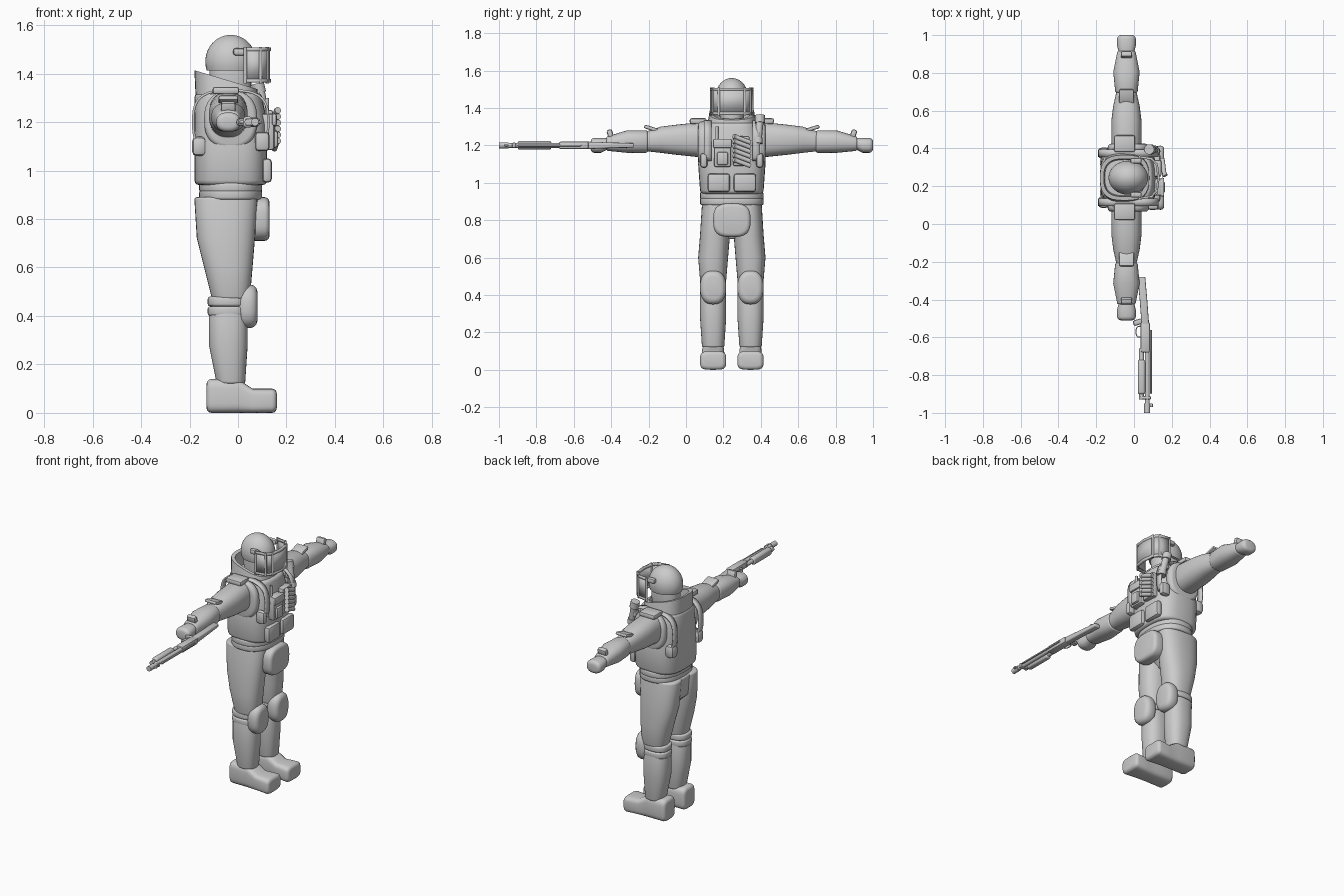
import bpy, bmesh, math
from mathutils import Matrix, Vector

cube = bpy.data.objects.get("Cube")
if cube:
    bpy.data.objects.remove(cube, do_unlink=True)

grey = bpy.data.materials.new("light grey")
grey.use_nodes = True
colour = (.6, .6, .6, 1)
grey.diffuse_color = colour
grey.node_tree.nodes["Principled BSDF"].inputs["Base Color"].default_value = colour

centre = .245  # the figure's symmetry plane along y


def part(name, bm, mirror=False, solid=0):
    """Turn a bmesh into a shaded object, optionally mirrored across the body."""
    bmesh.ops.recalc_face_normals(bm, faces=bm.faces)
    mesh = bpy.data.meshes.new(name)
    bm.to_mesh(mesh)
    bm.free()
    mesh.materials.append(grey)
    mesh.shade_smooth()
    mesh.set_sharp_from_angle(angle=math.radians(40))
    obj = bpy.data.objects.new(name, mesh)
    obj.location.y = centre
    bpy.context.scene.collection.objects.link(obj)
    if solid:
        modifier = obj.modifiers.new("thickness", 'SOLIDIFY')
        modifier.thickness = solid
        modifier.offset = 0
    if mirror:
        modifier = obj.modifiers.new("mirror", 'MIRROR')
        modifier.use_axis = (False, True, False)
        modifier.use_mirror_merge = False


def oval(angle, power):
    """Point on a unit oval that grows squarer with power."""
    return [math.copysign(abs(w) ** (2 / power), w) for w in (math.cos(angle), math.sin(angle))]


def rounded_end(ring, inward, depth):
    """Quarter-round edge rings that replace an end ring, outermost first."""
    t, u, v, ru, rv = ring
    rings = []
    for step in range(4):
        angle = math.pi / 2 * step / 3
        shrink = depth * (1 - math.sin(angle))
        rings.append((t + inward * depth * (1 - math.cos(angle)), u, v, ru - shrink, rv - shrink))
    return rings


def loft(name, axis, rings, mirror=False, power=2.4, edge=.01, sides=32):
    """Skin rings (position, centre u, centre v, radius u, radius v[, tilt])."""
    if edge:
        bottom = rounded_end(rings[0], 1, edge)
        top = rounded_end(rings[-1], -1, edge)
        rings = bottom + rings[1:-1] + top[::-1]
    bm = bmesh.new()
    loops = []
    for t, u, v, ru, rv, *tilt in rings:
        loop = []
        for i in range(sides):
            c, s = oval(math.tau * i / sides, power)
            a, b = u + ru * c, v + rv * s
            w = t + sum(tilt) * a
            loop.append(bm.verts.new({'x': (w, a, b), 'y': (a, w, b), 'z': (a, b, w)}[axis]))
        loops.append(loop)
    for low, high in zip(loops, loops[1:]):
        for i in range(sides):
            j = (i + 1) % sides
            bm.faces.new((low[i], low[j], high[j], high[i]))
    bm.faces.new(loops[0])
    bm.faces.new(loops[-1])
    part(name, bm, mirror)


def box(name, middle, size, mirror=False, bevel=.01, turn=0, axis='X'):
    """Bevelled block, turned about its own middle."""
    bm = bmesh.new()
    bmesh.ops.create_cube(bm, size=1)
    bmesh.ops.scale(bm, vec=size, verts=bm.verts)
    bmesh.ops.bevel(bm, geom=bm.edges[:], offset=min(bevel, min(size) * .4),
                    segments=2, profile=.5, affect='EDGES')
    bm.transform(Matrix.Translation(middle) @ Matrix.Rotation(turn, 4, axis))
    part(name, bm, mirror)


def rod(name, start, end, radius, mirror=False):
    """Plain cylinder between two points."""
    start, end = Vector(start), Vector(end)
    bm = bmesh.new()
    bmesh.ops.create_cone(bm, cap_ends=True, segments=16, radius1=radius,
                          radius2=radius, depth=(end - start).length)
    turn = (end - start).to_track_quat('Z', 'Y').to_matrix().to_4x4()
    bm.transform(Matrix.Translation((start + end) / 2) @ turn)
    part(name, bm, mirror)


def ribbon(name, path, across, mirror=False, solid=.01):
    """Strip that follows a path and spreads along the vector across."""
    bm = bmesh.new()
    half = Vector(across) / 2
    rows = [(bm.verts.new(Vector(p) - half), bm.verts.new(Vector(p) + half)) for p in path]
    for (a, b), (c, d) in zip(rows, rows[1:]):
        bm.faces.new((a, b, d, c))
    part(name, bm, mirror, solid)


# Legs, trousers and boots
loft("thighs", 'z', [(.47, -.03, .1, .08, .07), (.6, -.04, .1, .1, .08),
                     (.72, -.05, .09, .12, .08), (.89, -.05, .08, .13, .08)], True)
loft("trouser_seat", 'z', [(.7, -.05, 0, .06, .04), (.76, -.05, 0, .11, .13),
                           (.89, -.05, 0, .12, .16)])
for name, z in (("lower_knee_bands", .4), ("upper_knee_bands", .44)):
    loft(name, 'z', [(z, -.04, .1, .085, .07), (z + .04, -.04, .1, .085, .07)], True)
loft("knee_pads", 'x', [(0, .1, .44, .07, .09), (.08, .1, .44, .07, .09)], True, edge=.03)
loft("shins", 'z', [(.12, -.03, .1, .06, .06), (.28, -.04, .1, .08, .07),
                    (.42, -.04, .1, .08, .07)], True)
loft("boots", 'x', [(-.13, .1, .07, .06, .07), (0, .1, .07, .06, .07),
                    (.06, .1, .05, .06, .05), (.16, .1, .05, .07, .05)],
     True, power=4, edge=.02)

# Belt, groin plate and vest with a hollow raised collar
for name, z in (("lower_belt", .88), ("upper_belt", .91)):
    loft(name, 'z', [(z, -.03, 0, .13, .17), (z + .04, -.03, 0, .13, .17)])
loft("groin_plate", 'x', [(.05, 0, .8, .1, .09), (.13, 0, .8, .1, .09)], power=3, edge=.02)
loft("vest", 'z', [(.94, -.03, 0, .15, .17), (1.1, -.03, 0, .15, .18),
                   (1.2, -.03, 0, .15, .16), (1.32, -.04, 0, .14, .14)], power=3, edge=.02)
loft("collar", 'z', [(1.2, -.04, 0, .13, .15), (1.36, -.05, 0, .13, .12, -.3),
                     (1.36, -.05, 0, .11, .1, -.3), (1.26, -.05, 0, .1, .09)],
     power=2.8, edge=0)
box("belly_pouches", (.12, .07, 1), (.04, .12, .1), True, .02)
box("side_pouches", (.1, .15, 1.12), (.06, .04, .08), True, .02)
box("back_pouches", (-.16, .13, 1.1), (.06, .06, .08), True, .02)
arch = [oval(math.radians(angle), 3) for angle in range(-30, 211, 10)]
ribbon("shoulder_straps", [(.155 * c - .03, .13, 1.2 + .13 * s) for c, s in arch],
       (0, .04, 0), True)
loft("armhole_rims", 'y', [(.13, -.03, 1.21, .11, .12), (.18, -.03, 1.21, .11, .12)],
     True, edge=.02)

# Arms and hands
loft("upper_arms", 'y', [(.1, -.04, 1.23, .08, .1), (.3, -.04, 1.23, .08, .08),
                         (.38, -.04, 1.23, .07, .07), (.48, -.04, 1.22, .05, .05)], True)
loft("forearms", 'y', [(.45, -.04, 1.22, .06, .06), (.56, -.04, 1.22, .07, .06),
                       (.67, -.04, 1.21, .05, .04)], True)
loft("hands", 'y', [(.64, -.04, 1.21, .04, .03), (.7, -.04, 1.2, .05, .04),
                    (.755, -.04, 1.2, .05, .04)], True, edge=.02)
box("shoulder_pads", (-.05, .18, 1.33), (.11, .09, .03), True)
box("elbow_plates", (-.04, .43, 1.29), (.08, .08, .02), True, turn=.3)
box("wrist_plates", (-.04, .65, 1.26), (.06, .03, .05), True, turn=-.3)

# Head, helmet and folding visor
loft("face", 'z', [(1.26, -.03, 0, .08, .06), (1.46, -.03, 0, .09, .07)], edge=.02)
dome = []
for angle in range(-20, 90, 9):
    c, s = oval(math.radians(angle), 2)
    dome.append((1.45 + .11 * s, -.03, 0, .105 * c, .09 * c))
loft("helmet", 'z', dome, power=2, edge=0)
outline = []
for angle in range(-90, 91, 30):
    c, s = oval(math.radians(angle), 3)
    outline.append((.03 + .1 * c, .11 * s))
for name, z, height, thick in (("visor_panels", 1.44, .13, .006),
                               ("visor_top_rim", 1.5, .015, .012),
                               ("visor_bottom_rim", 1.37, .015, .012)):
    ribbon(name, [(x, y, z) for x, y in outline], (0, 0, height), solid=thick)
for name, (x, y) in zip(("front", "side", "rear"), outline[4:]):
    rod(f"visor_{name}_posts", (x, y, 1.36), (x, y, 1.51), .007, True)
box("visor_hinges", (.01, .09, 1.49), (.06, .03, .03), True)

# Chest equipment: radio, cartridge holder and torch
box("radio_pouch", (.12, -.05, 1.16), (.06, .09, .15))
box("radio_flap", (.15, -.05, 1.21), (.02, .1, .05))
box("radio_pocket", (.15, -.05, 1.13), (.03, .06, .07))
rod("radio_aerial", (.12, -.08, 1.2), (.12, -.08, 1.3), .008)
box("cartridge_holder", (.12, .05, 1.17), (.05, .09, .16))
for row in range(6):
    z = 1.1 + .025 * row
    rod("cartridge", (.16, .02, z + .02), (.15, .1, z - .01), .012)
    rod("cartridge_cap", (.165, .01, z + .024), (.16, .02, z + .02), .014)
rod("torch_body", (.11, .14, 1.23), (.09, .15, 1.33), .02)
rod("torch_head", (.09, .15, 1.32), (.08, .15, 1.36), .027)
rod("torch_tail", (.115, .14, 1.21), (.11, .14, 1.24), .025)
box("torch_mount", (.09, .14, 1.28), (.04, .04, .04))

# Shotgun lying on its side beyond the hand
centre = 0
level = 1.2
loft("gun_stock", 'y', [(-.54, .06, level, .02, .02), (-.4, .05, level, .02, .015),
                        (-.28, .04, level, .02, .012)], power=4, edge=.005)
box("gun_receiver", (.06, -.6, level), (.05, .16, .04))
box("gun_grip", (.02, -.52, level), (.05, .03, .03), turn=.3, axis='Z')
guard = [oval(math.radians(angle), 3) for angle in range(90, 271, 30)]
ribbon("trigger_guard", [(.04 + .03 * c, .03 * s - .57, level) for c, s in guard],
       (0, 0, .015), solid=.006)
for name, x, back, front, radius in (("gun_barrel", .07, -.66, -.98, .013),
                                     ("magazine_tube", .04, -.66, -.93, .013),
                                     ("muzzle", .07, -.95, -1, .016)):
    rod(name, (x, back, level), (x, front, level), radius)
loft("fore_end", 'y', [(-.9, .04, level, .02, .023), (-.72, .04, level, .02, .023)], power=3)
box("barrel_clamp", (.06, -.92, level), (.06, .02, .03))
box("top_rail", (.09, -.73, level), (.01, .34, .01))
box("front_sight", (.09, -.96, level), (.02, .02, .01))
